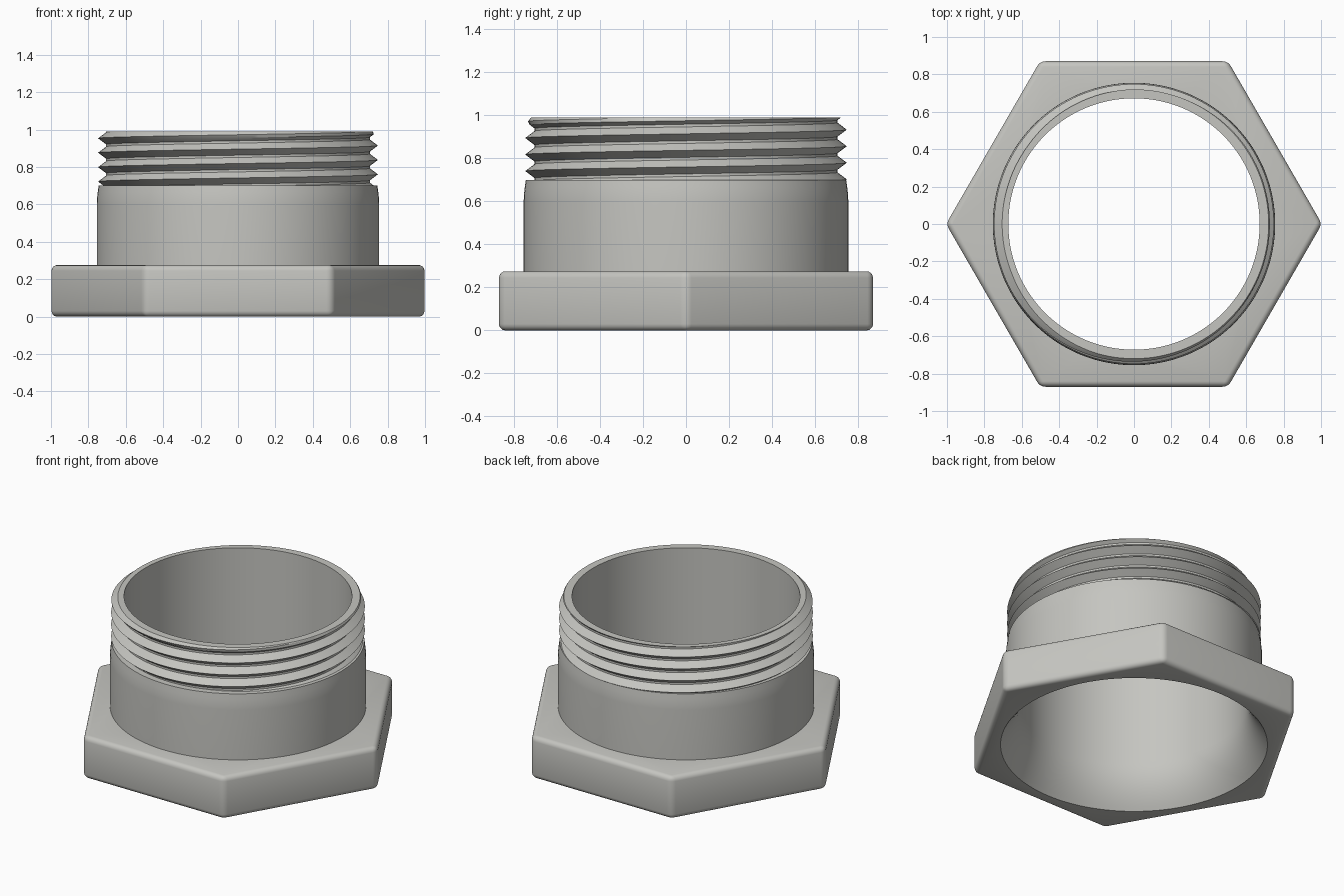
import bpy
import bmesh
from math import sin, cos, pi, floor, radians

old = bpy.data.objects.get("Cube")
if old:
    bpy.data.objects.remove(old)

SEG = 128
HEX_TOP, SHOULDER, TOP = 0.275, 0.70, 0.99
BORE, MOUTH = 0.672, 0.787
ROOT, CREST, PITCH = 0.705, 0.748, 0.077

steel = bpy.data.materials.new("light_grey_metal")
steel.use_nodes = True
colour = (0.56, 0.56, 0.53, 1)
steel.diffuse_color = colour
steel.node_tree.nodes["Principled BSDF"].inputs["Base Color"].default_value = colour


def make(name, bm):
    bmesh.ops.remove_doubles(bm, verts=bm.verts, dist=1e-5)
    mesh = bpy.data.meshes.new(name)
    bm.to_mesh(mesh)
    bm.free()
    mesh.materials.append(steel)
    obj = bpy.data.objects.new(name, mesh)
    bpy.context.collection.objects.link(obj)
    return obj


def activate(obj):
    bpy.ops.object.select_all(action='DESELECT')
    obj.select_set(True)
    bpy.context.view_layer.objects.active = obj


def smooth(obj, angle=30):
    activate(obj)
    bpy.ops.object.shade_smooth_by_angle(angle=radians(angle))


def sweep(name, section):
    """Revolve section(angle) -> [(radius, height), ...] around z."""
    bm = bmesh.new()
    rings = []
    for i in range(SEG + 1):
        a = 2 * pi * i / SEG
        rings.append([bm.verts.new((r * cos(a), r * sin(a), z)) for r, z in section(a)])
    for p, q in zip(rings, rings[1:]):
        for j in range(len(p) - 1):
            bm.faces.new((p[j], q[j], q[j + 1], p[j + 1]))
    return make(name, bm)


# Flared bore through the nut, used as a cutter
def bore_section(a):
    flare = [(BORE + (MOUTH - BORE) * (1 - k / 12) ** 2, HEX_TOP * k / 12)
             for k in range(13)]
    return [(0, -0.1), (MOUTH + 0.08, -0.1)] + flare + [(BORE, 0.5), (0, 0.5)]


cutter = sweep("bore_cutter", bore_section)
cutter.hide_render = True

# Hexagonal flange with rounded edges
bm = bmesh.new()
base = [bm.verts.new((1.005 * cos(k * pi / 3), 1.005 * sin(k * pi / 3), 0)) for k in range(6)]
face = bm.faces.new(base)
ext = bmesh.ops.extrude_face_region(bm, geom=[face])
for v in ext["geom"]:
    if isinstance(v, bmesh.types.BMVert):
        v.co.z = HEX_TOP
bmesh.ops.recalc_face_normals(bm, faces=bm.faces)
bmesh.ops.bevel(bm, geom=list(bm.edges), offset=0.03, offset_type='OFFSET',
                segments=4, profile=0.5, affect='EDGES')
flange = make("hex_flange", bm)
cut = flange.modifiers.new("bore", 'BOOLEAN')
cut.operation = 'DIFFERENCE'
cut.solver = 'EXACT'
cut.object = cutter
activate(flange)
bpy.ops.object.modifier_apply(modifier="bore")
bpy.data.objects.remove(cutter)
smooth(flange)

# Plain collar, drawn in slightly at its shoulder
collar_profile = [(0.755, HEX_TOP - 0.01), (0.755, 0.60), (0.754, 0.63),
                  (0.75, 0.665), (0.745, SHOULDER), (ROOT - 0.01, SHOULDER)]
smooth(sweep("collar", lambda a: collar_profile))

# Smooth inner wall and flat rim
wall_profile = [(0.70, TOP), (BORE, TOP), (BORE, HEX_TOP)]
smooth(sweep("inner_wall", lambda a: wall_profile))


# Helical thread, trimmed flat at both ends
def thread_radius(z, a):
    phase = ((z - 0.722) / PITCH - (a - pi) / (2 * pi) + 0.5) % 1 - 0.5
    r = max(ROOT, CREST - abs(phase) / 0.42 * (CREST - ROOT))
    return min(r, 0.72 + (TOP - z) * 0.9)


def thread_section(a):
    points = []
    for turn in range(-2, 6):
        for phase in (-0.42, -0.21, 0, 0.21, 0.42):
            z = 0.722 + PITCH * (turn + phase + (a - pi) / (2 * pi))
            z = min(max(z, SHOULDER), TOP)
            points.append((thread_radius(z, a), z))
    return points + [(0.70, TOP)]


smooth(sweep("thread", thread_section), 25)
